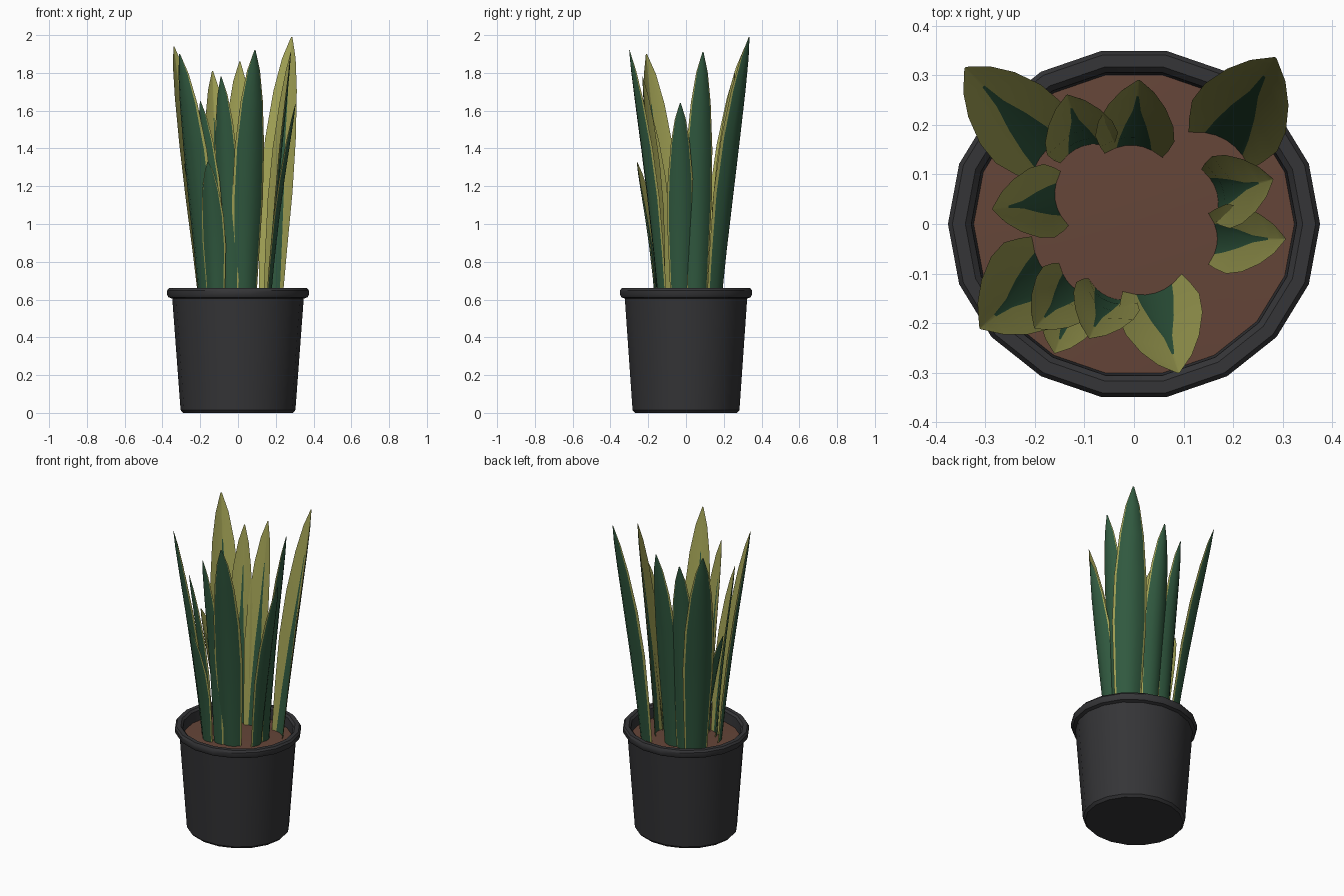
import bpy, bmesh, math
from mathutils import Vector

if "Cube" in bpy.data.objects:
    bpy.data.objects.remove(bpy.data.objects["Cube"])

SIDES, SQUASH = 18, 0.945


def material(name, rgb):
    m = bpy.data.materials.new(name)
    m.diffuse_color = (*rgb, 1)
    m.use_nodes = True
    m.node_tree.nodes["Principled BSDF"].inputs["Base Color"].default_value = m.diffuse_color
    return m


GREEN = material("leaf_green", (0.03, 0.10, 0.05))
YELLOW = material("leaf_yellow", (0.36, 0.36, 0.09))
SOIL = material("soil_brown", (0.13, 0.06, 0.04))
POT = material("pot_black", (0.035, 0.035, 0.038))


def finish(name, bm, mats, angle):
    me = bpy.data.meshes.new(name)
    bm.to_mesh(me)
    bm.free()
    ob = bpy.data.objects.new(name, me)
    bpy.context.collection.objects.link(ob)
    for m in mats:
        me.materials.append(m)
    bpy.ops.object.select_all(action='DESELECT')
    ob.select_set(True)
    bpy.context.view_layer.objects.active = ob
    bpy.ops.object.shade_smooth_by_angle(angle=math.radians(angle))
    return ob


def lathe(name, profile, mat):
    """Revolve (radius, z) points; a zero radius closes the end with a fan."""
    bm = bmesh.new()
    rings = []
    for r, z in profile:
        n = SIDES if r else 1
        rings.append([bm.verts.new((r * math.cos(2 * math.pi * i / SIDES),
                                    r * SQUASH * math.sin(2 * math.pi * i / SIDES), z))
                      for i in range(n)])
    for a, b in zip(rings, rings[1:]):
        for i in range(SIDES):
            j = (i + 1) % SIDES
            quad = [a[i % len(a)], a[j % len(a)], b[j % len(b)], b[i % len(b)]]
            bm.faces.new(list(dict.fromkeys(quad)))
    return finish(name, bm, [mat], 35)


# Pot with rolled rim, open inside down to the soil
lathe("pot", [(0, 0), (0.29, 0), (0.304, 0.015), (0.348, 0.605), (0.368, 0.612),
              (0.375, 0.625), (0.375, 0.648), (0.366, 0.66), (0.34, 0.66),
              (0.328, 0.648), (0.322, 0.57)], POT)
lathe("soil", [(0.325, 0.585), (0.17, 0.592), (0, 0.595)], SOIL)

# Blade outline: (height fraction, width fraction)
OUTLINE = [(0, 0.72), (0.2, 0.86), (0.42, 1.0), (0.62, 0.95), (0.8, 0.72), (0.92, 0.42), (1, 0.04)]


def leaf(name, base, tip, width):
    """Curved blade: green outer skin with yellow margins, yellow inner skin with green core."""
    p0, p1 = Vector((*base, 0.57)), Vector(tip)
    out = Vector((p1.x - p0.x, p1.y - p0.y, 0)).normalized()
    side = Vector((-out.y, out.x, 0))
    bm = bmesh.new()
    for inner in (False, True):
        rows = []
        for t, w in OUTLINE:
            core = max(0.04, 0.62 * (1 - t / 0.75)) if inner else 0.87
            hw = width * w / 2
            centre = p0.lerp(p1, t) - out * 0.02 * math.sin(math.pi * t)
            row = []
            for u in (-1, -core, -core / 2, 0, core / 2, core, 1):
                depth = 0.45 * hw * (0.5 - u * u) - (0.1 * hw * (1 - u * u) if inner else 0)
                row.append(bm.verts.new(centre + side * hw * u + out * depth))
            rows.append(row)
        for k, (a, b) in enumerate(zip(rows, rows[1:])):
            for i in range(6):
                f = bm.faces.new((a[i], a[i + 1], b[i + 1], b[i]))
                if i in (0, 5) or (inner and k > 3):
                    f.material_index = 1
                f.normal_update()
                if (f.normal.dot(out) > 0) == inner:
                    f.normal_flip()
    return finish(name, bm, [GREEN, YELLOW], 50)


# Ring of leaves: base (x, y), tip (x, y, z), width
LEAVES = [
    ((-0.17, 0.14), (-0.34, 0.315, 1.94), 0.18),
    ((-0.10, 0.15), (-0.135, 0.26, 1.81), 0.15),
    ((0.00, 0.15), (0.01, 0.29, 1.86), 0.16),
    ((0.18, 0.16), (0.285, 0.335, 1.99), 0.20),
    ((0.16, 0.06), (0.28, 0.09, 1.91), 0.15),
    ((0.16, -0.03), (0.305, -0.03, 1.64), 0.14),
    ((0.04, -0.13), (0.09, -0.30, 1.92), 0.17),
    ((-0.05, -0.14), (-0.09, -0.23, 1.78), 0.14),
    ((-0.12, -0.15), (-0.16, -0.26, 1.33), 0.13),
    ((-0.12, -0.12), (-0.20, -0.21, 1.65), 0.14),
    ((-0.17, -0.09), (-0.31, -0.21, 1.90), 0.20),
    ((-0.15, 0.05), (-0.285, 0.03, 1.32), 0.15),
]
for n, (base, tip, width) in enumerate(LEAVES, 1):
    leaf(f"leaf_{n:02d}", base, tip, width)
